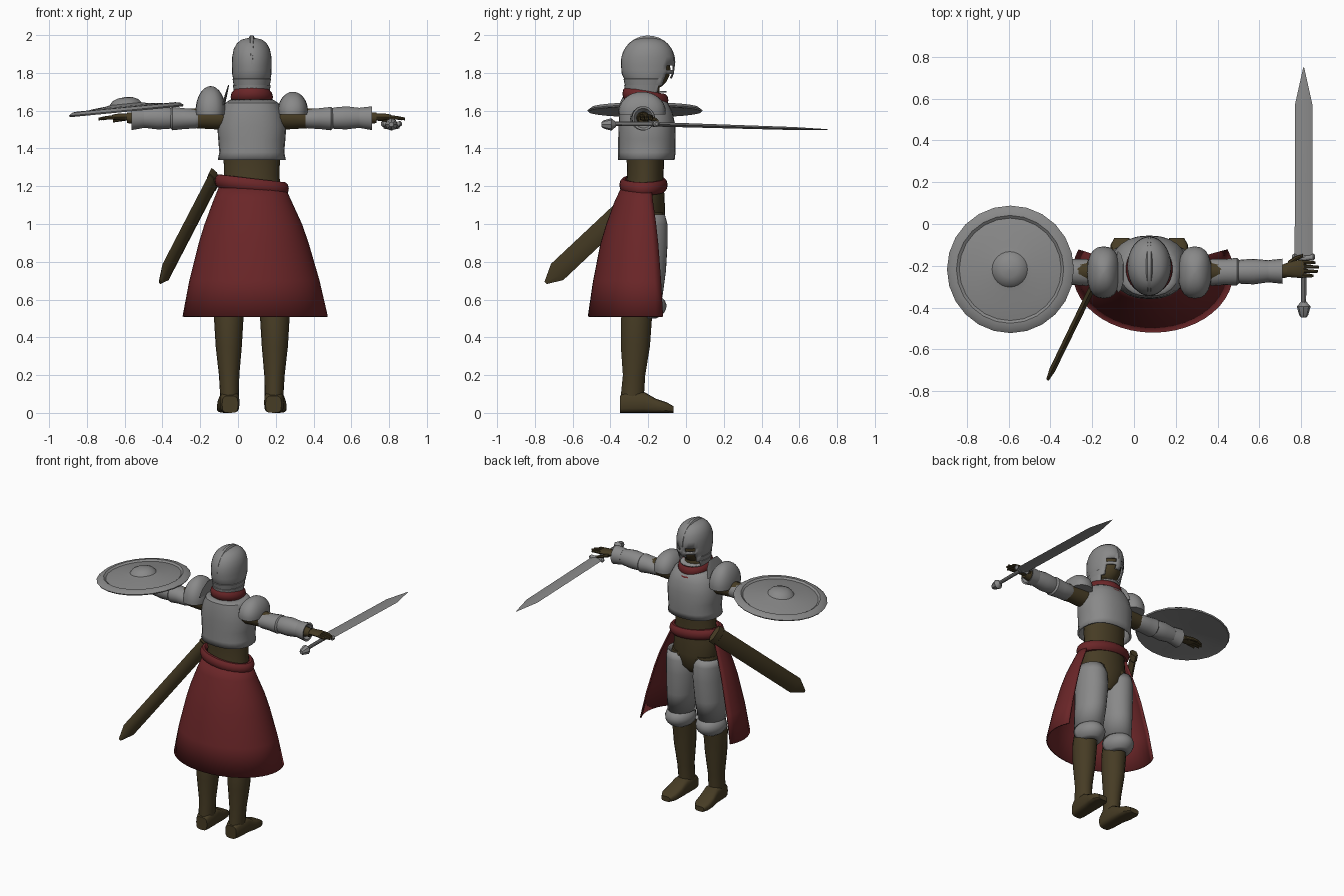
import bpy, bmesh, math
from mathutils import Vector as V

CX = 0.073  # body centre line


def mat(name, col):
    m = bpy.data.materials.new(name)
    m.diffuse_color = (*col, 1)
    return m


STEEL = mat("steel grey", (0.25, 0.25, 0.25))
LEATHER = mat("dark leather", (0.062, 0.045, 0.018))
CLOTH = mat("dark red cloth", (0.145, 0.019, 0.021))


def loft(name, rings, m, n=20, arc=None, p=2, cap=True, loop=False, hole=None, solid=0):
    """Skin rings given as (centre, axis a, axis b); arc limits the angle, p squares the section."""
    bm = bmesh.new()
    a0, a1 = arc or (0, 360)
    cols = n if not arc else n + 1
    f = lambda v: math.copysign(abs(v) ** (2 / p), v)
    rows = []
    for c, a, b in rings:
        row = []
        for i in range(cols):
            t = math.radians(a0 + (a1 - a0) * i / n)
            row.append(bm.verts.new(V(c) + V(a) * f(math.cos(t)) + V(b) * f(math.sin(t))))
        rows.append(row)
    pairs = list(zip(rows, rows[1:])) + ([(rows[-1], rows[0])] if loop else [])
    for r, q in pairs:
        for i in range(n):
            j = (i + 1) % cols
            bm.faces.new((r[i], r[j], q[j], q[i]))
    if cap and not arc and not loop:
        bm.faces.new(rows[0])
        bm.faces.new(rows[-1])
    if hole:
        dead = [x for x in bm.faces if hole(x.calc_center_median() - V((CX, 0, 0)))]
        bmesh.ops.delete(bm, geom=dead, context='FACES')
    bmesh.ops.recalc_face_normals(bm, faces=bm.faces[:])
    me = bpy.data.meshes.new(name)
    bm.to_mesh(me)
    bm.free()
    me.materials.append(m)
    ob = bpy.data.objects.new(name, me)
    bpy.context.collection.objects.link(ob)
    if solid:
        mod = ob.modifiers.new("thickness", 'SOLIDIFY')
        mod.thickness = solid
    return ob


def RZ(z, u, y, rx, ry, s=1):  # horizontal ring, 90 degrees = face side
    return ((CX + s * u, y, z), (s * rx, 0, 0), (0, ry, 0))


def RX(u, y, z, ry, rz, s=1):  # ring around the arm axis
    return ((CX + s * u, y, z), (0, ry, 0), (0, 0, rz))


def RY(x, y, z, rx, rz):  # ring around the depth axis
    return ((x, y, z), (rx, 0, 0), (0, 0, rz))


def dome(c, r, lo=-89, hi=89, k=10):  # rings of an ellipsoid between two latitudes
    out = []
    for i in range(k + 1):
        t = math.radians(lo + (hi - lo) * i / k)
        out.append(((c[0], c[1], c[2] + r[2] * math.sin(t)),
                    (r[0] * math.cos(t), 0, 0), (0, r[1] * math.cos(t), 0)))
    return out


def band(name, y, z, rx, ry, thick, high, sx, sy, m):  # tilted cloth ring
    rings = []
    for i in range(28):
        t = math.radians(i * 360 / 28)
        dx, dy = rx * math.cos(t), ry * math.sin(t)
        rings.append(((CX + dx, y + dy, z + sx * dx + sy * dy),
                      (thick * math.cos(t), thick * math.sin(t), 0), (0, 0, high)))
    loft(name, rings, m, 10, loop=True)


# torso, neck and head
loft("torso", [RZ(0.92, 0, -.22, .05, .06), RZ(0.97, 0, -.22, .12, .10), RZ(1.06, 0, -.22, .165, .11),
               RZ(1.16, 0, -.22, .155, .105), RZ(1.26, 0, -.215, .146, .096), RZ(1.36, 0, -.215, .150, .1),
               RZ(1.5, 0, -.215, .155, .11), RZ(1.6, 0, -.22, .15, .1), RZ(1.65, 0, -.22, .08, .08),
               RZ(1.74, 0, -.21, .06, .07)], LEATHER, 24)
loft("head", dome((CX, -.2, 1.82), (.09, .118, .115)), LEATHER, 24)

# breastplate
loft("breastplate", [RZ(1.34, 0, -.21, .180, .15), RZ(1.38, 0, -.207, .172, .152), RZ(1.45, 0, -.207, .178, .152),
                     RZ(1.52, 0, -.207, .183, .15), RZ(1.59, 0, -.212, .165, .142),
                     RZ(1.64, 0, -.22, .142, .125), RZ(1.66, 0, -.22, .11, .10)],
     STEEL, 24, p=2.3, cap=False, solid=.012)


# helmet with eye holes, nose guard, open chin and stepped neck guard
def face_gap(c):
    u = abs(c.x)
    if c.y < -.16:
        return False
    eye = 1.805 < c.z < 1.845 and .02 < u < .07
    chin = c.z < 1.80 and u < .075 and not (u < .02 and c.z > 1.78)
    return eye or chin


loft("helmet", [RZ(1.695, 0, -.212, .094, .11), RZ(1.735, 0, -.21, .100, .117), RZ(1.736, 0, -.207, .096, .117),
                RZ(1.768, 0, -.205, .102, .126), RZ(1.77, 0, -.202, .099, .126), RZ(1.795, 0, -.202, .104, .138),
                RZ(1.815, 0, -.202, .104, .14), RZ(1.84, 0, -.202, .105, .142), RZ(1.885, 0, -.202, .104, .14),
                RZ(1.925, 0, -.2, .096, .126), RZ(1.955, 0, -.2, .08, .104), RZ(1.975, 0, -.2, .057, .075),
                RZ(1.985, 0, -.2, .02, .03)], STEEL, 32, hole=face_gap, solid=.008)
crest = []
for i in range(17):
    t = math.radians(195 - 205 * i / 16)
    k = .25 + .75 * math.sin(math.pi * i / 16)
    crest.append(((CX, -.2 + .138 * math.cos(t), 1.85 + .134 * math.sin(t)), (.017 * k, 0, 0),
                  (0, .016 * k * math.cos(t), .016 * k * math.sin(t))))
loft("helmet_crest", crest, STEEL, 6)

# scarf, sash and open-fronted skirt
band("scarf_upper", -.215, 1.672, .088, .098, .024, .036, 0, -.18, CLOTH)
band("scarf_lower", -.195, 1.645, .085, .092, .022, .034, 0, -.45, CLOTH)
band("waist_sash", -.225, 1.207, .172, .104, .024, .036, -.12, 0, CLOTH)
loft("back_skirt", [RZ(1.22, 0, -.225, .165, .105), RZ(1.12, .003, -.23, .208, .148), RZ(1.0, .008, -.23, .258, .192),
                    RZ(.9, .01, -.23, .291, .222), RZ(.7, .014, -.23, .345, .262), RZ(.51, .018, -.23, .385, .29)],
     CLOTH, 28, arc=(158, 382), solid=.01)

for s, side in ((1, "right"), (-1, "left")):
    # legs and feet
    loft(side + "_leg", [RZ(.04, .118, -.285, .05, .06, s), RZ(.1, .118, -.283, .050, .062, s),
                         RZ(.2, .12, -.275, .054, .06, s), RZ(.35, .122, -.268, .069, .078, s),
                         RZ(.5, .122, -.262, .078, .083, s), RZ(.6, .118, -.24, .078, .085, s),
                         RZ(.8, .105, -.225, .088, .1, s), RZ(.95, .092, -.22, .092, .105, s),
                         RZ(1.06, .085, -.22, .08, .10, s)], LEATHER, 18)
    loft(side + "_foot", [RY(CX + s * u, y, h / 2, w, h / 2) for u, y, w, h in
                          ((.115, -.35, .042, .09), (.117, -.32, .052, .11), (.12, -.22, .054, .11),
                           (.126, -.16, .058, .075), (.13, -.1, .055, .055), (.132, -.066, .035, .035))],
         LEATHER, 16, p=3.5)
    # thigh and knee armour
    loft(side + "_thigh_plate", [RZ(.61, .118, -.228, .088, .103, s), RZ(.75, .11, -.22, .094, .114, s),
                                 RZ(.9, .104, -.215, .1, .118, s), RZ(1.0, .106, -.212, .096, .114, s),
                                 RZ(1.05, .115, -.212, .08, .1, s)], STEEL, 18, arc=(-45, 205), solid=.01)
    loft(side + "_knee_plate", dome((CX + s * .12, -.225, .565), (.098, .122, .078), -58, 70, 8),
         STEEL, 16, arc=(-20, 200), solid=.01)
    # arm, hand and fingers
    loft(side + "_arm", [RX(u, -.228, z, r, r, s) for u, z, r in
                         ((.1, 1.565, .065), (.2, 1.562, .062), (.3, 1.56, .054), (.42, 1.56, .05),
                          (.6, 1.56, .036), (.66, 1.562, .028))], LEATHER, 14)
    loft(side + "_palm", [RX(.63, -.225, 1.565, .028, .022, s), RX(.67, -.218, 1.566, .036, .019, s),
                          RX(.715, -.215, 1.567, .043, .017, s), RX(.74, -.215, 1.565, .042, .013, s)],
         LEATHER, 14)
    for k, tip in enumerate((.795, .812, .808, .785)):
        y = -.183 - .021 * k
        loft(side + "_finger", [RX(.73, y, 1.565, .010, .011, s), RX(.77, y - .001, 1.562, .009, .010, s),
                                RX(tip, y - .002, 1.556, .006, .007, s)], LEATHER, 8)
    loft(side + "_thumb", [RX(.665, -.19, 1.56, .014, .013, s), RX(.70, -.165, 1.553, .012, .011, s),
                           RX(.735, -.152, 1.545, .008, .008, s)], LEATHER, 8)
    # arm armour in overlapping tubes
    loft(side + "_upper_arm_guard", [RX(.285, -.232, 1.557, .058, .048, s), RX(.30, -.232, 1.557, .064, .052, s),
                                     RX(.36, -.23, 1.558, .062, .056, s), RX(.42, -.228, 1.558, .066, .063, s),
                                     RX(.43, -.228, 1.558, .055, .053, s)], STEEL, 18)
    loft(side + "_forearm_guard", [RX(.425, -.228, 1.56, .054, .054, s), RX(.44, -.228, 1.56, .058, .058, s),
                                   RX(.50, -.228, 1.562, .061, .062, s), RX(.575, -.226, 1.562, .052, .053, s)],
         STEEL, 18)
    loft(side + "_cuff", [RX(.57, -.226, 1.562, .053, .054, s), RX(.637, -.226, 1.56, .06, .064, s),
                          RX(.634, -.226, 1.56, .05, .052, s), RX(.60, -.226, 1.56, .03, .03, s)], STEEL, 18)
    # shoulder cap; the left one is bigger
    h = .105 if s == 1 else .135
    loft(side + "_shoulder_cap", dome((CX + s * .218, -.232, 1.595), (.08, .125, h), -8, 88, 9),
         STEEL, 20, p=2.4, solid=.01)
loft("left_shoulder_flange", [((CX - .150, -.23, 1.63), (0, .1, 0), (.008, 0, 0)),
                              ((CX - .135, -.23, 1.69), (0, .085, 0), (.006, 0, 0)),
                              ((CX - .123, -.23, 1.735), (0, .045, 0), (.003, 0, 0))], STEEL, 12)

# round shield, spun profile, lying on the left forearm
tilt = math.radians(-5.5)
ax, up = V((math.cos(tilt), 0, -math.sin(tilt))), V((math.sin(tilt), 0, math.cos(tilt)))
profile = ((.002, .062), (.04, .058), (.07, .045), (.085, .026), (.11, .021), (.18, .014), (.245, 0), (.258, .010),
           (.285, .007), (.305, -.008), (.30, -.016), (.27, -.012), (.24, -.010), (.1, .008), (.002, .014))
loft("round_shield", [(V((-.592, -.217, 1.61)) + up * h, ax * r, V((0, r, 0))) for r, h in profile], STEEL, 24)

# sword in the right hand
SX = .812
loft("sword_blade", [RY(SX, y, 1.528 - .028 * (y + .17) / .92, w, t) for y, w, t in
                     ((-.17, .043, .012), (.57, .042, .008), (.75, .002, .002))], STEEL, 4)
loft("sword_grip", [RY(SX, -.40, 1.53, .012, .012), RY(SX, -.16, 1.53, .013, .013)], STEEL, 10)
loft("sword_pommel", [RY(SX, y, 1.527, r, r) for y, r in
                      ((-.448, .012), (-.435, .022), (-.395, .033), (-.38, .02), (-.37, .012))], STEEL, 8)
loft("sword_guard", [((SX + d, -.167 + abs(d) * .2, 1.53), (0, r, 0), (0, 0, r)) for d, r in
                     ((-.055, .008), (-.045, .017), (-.03, .011), (0, .018), (.03, .011), (.045, .017), (.055, .008))],
     STEEL, 10)

# scabbard hanging back from the left hip
top, tip = V((-.122, -.145, 1.25)), V((-.412, -.742, .69))
d = (tip - top).normalized()
side_ax = d.cross(V((0, 0, 1))).normalized()
wide = side_ax.cross(d)
loft("scabbard", [(top.lerp(tip, f), wide * w, side_ax * t) for f, w, t in
                  ((0, .062, .024), (.05, .062, .024), (.055, .056, .019), (.9, .056, .017), (1, .01, .008))],
     LEATHER, 6)

# smooth shading with sharp edges kept
bpy.ops.object.select_all(action='SELECT')
bpy.context.view_layer.objects.active = bpy.data.objects["torso"]
bpy.ops.object.shade_smooth_by_angle(angle=math.radians(35))
